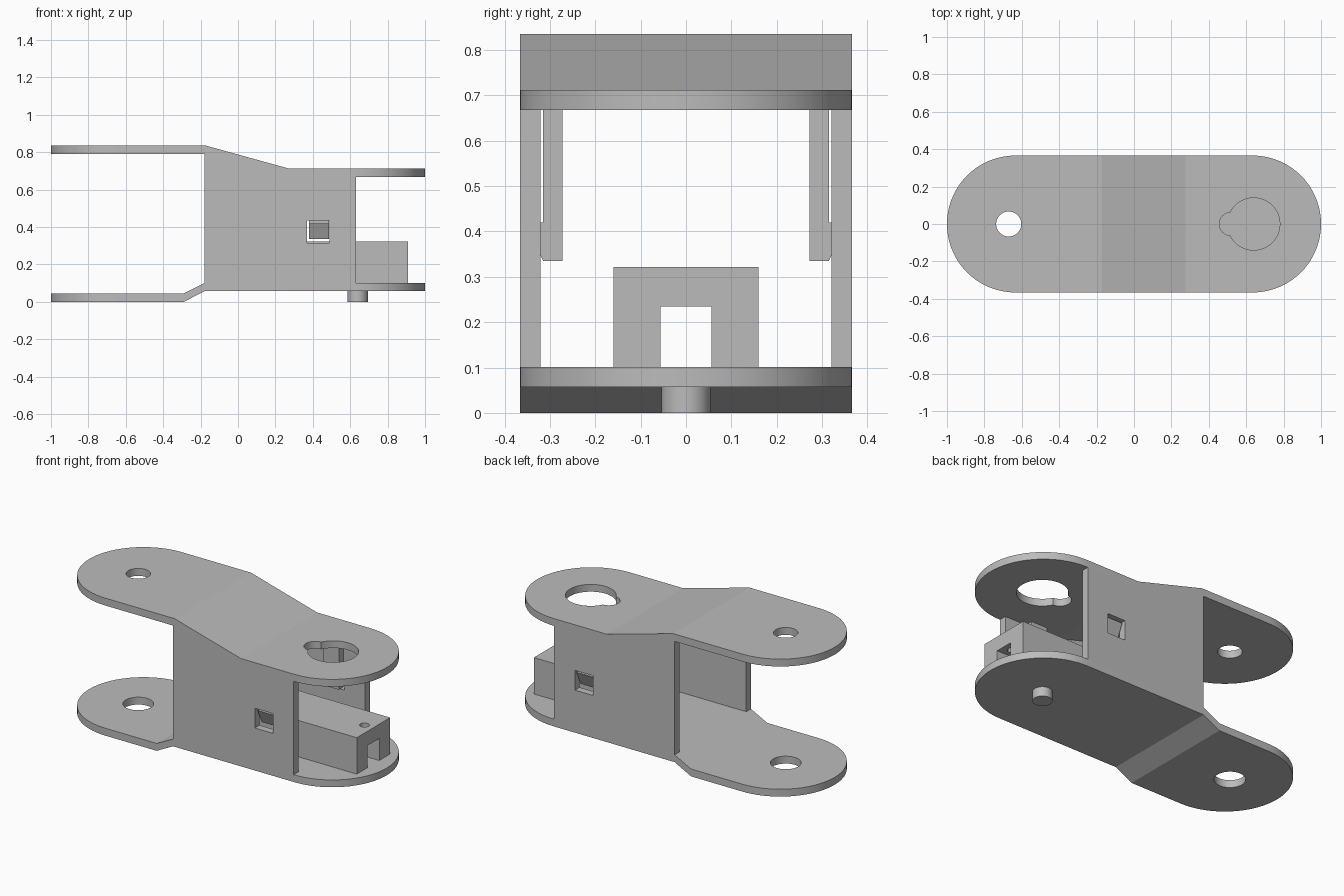
import bpy, bmesh, math
from mathutils import Vector

cube = bpy.data.objects.get("Cube")
if cube:
    bpy.data.objects.remove(cube, do_unlink=True)

grey = bpy.data.materials.new("light_grey_plastic")
grey.use_nodes = True
colour = (0.5, 0.5, 0.5, 1)
grey.diffuse_color = colour
grey.node_tree.nodes["Principled BSDF"].inputs["Base Color"].default_value = colour

R = 0.366       # half width and end radius
C = 1 - R       # centre of the rounded ends
T = 0.045       # wall thickness


def prism(name, outline, offset, depth):
    """Extrude a closed 3D outline along a vector, starting at an offset."""
    bm = bmesh.new()
    face = bm.faces.new([bm.verts.new(Vector(p) + Vector(offset)) for p in outline])
    ext = bmesh.ops.extrude_face_region(bm, geom=[face])
    moved = [g for g in ext["geom"] if isinstance(g, bmesh.types.BMVert)]
    bmesh.ops.translate(bm, verts=moved, vec=depth)
    bmesh.ops.recalc_face_normals(bm, faces=bm.faces)
    mesh = bpy.data.meshes.new(name)
    bm.to_mesh(mesh)
    bm.free()
    mesh.materials.append(grey)
    ob = bpy.data.objects.new(name, mesh)
    bpy.context.collection.objects.link(ob)
    return ob


def side_prism(name, points, y0, y1):
    return prism(name, [(x, 0, z) for x, z in points], (0, y0, 0), (0, y1 - y0, 0))


def box(name, x0, x1, y0, y1, z0, z1):
    return side_prism(name, [(x0, z0), (x1, z0), (x1, z1), (x0, z1)], y0, y1)


def arc(cx, r, a0, a1, n):
    angles = [math.radians(a0 + (a1 - a0) * i / n) for i in range(n + 1)]
    return [(cx + r * math.cos(a), r * math.sin(a), 0) for a in angles]


def cylinder(name, cx, r, z0, z1):
    return prism(name, arc(cx, r, 0, 360, 48)[:-1], (0, 0, z0), (0, 0, z1 - z0))


def boolean(ob, cutter, operation="DIFFERENCE"):
    """Bake a boolean into the object and drop the cutter."""
    cutter.hide_render = True
    mod = ob.modifiers.new("cut", "BOOLEAN")
    mod.operation, mod.solver, mod.object = operation, "EXACT", cutter
    deps = bpy.context.evaluated_depsgraph_get()
    mesh = bpy.data.meshes.new_from_object(ob.evaluated_get(deps))
    ob.modifiers.clear()
    ob.data = mesh
    bpy.data.objects.remove(cutter, do_unlink=True)


def stadium():
    outline = arc(C, R, -90, 90, 36) + arc(-C, R, 90, 270, 36)
    return prism("stadium_cutter", outline, (0, 0, -1), (0, 0, 3))


def plate(name, profile):
    ob = side_prism(name, profile, -0.5, 0.5)
    boolean(ob, stadium(), "INTERSECT")
    return ob


# Upper plate: steps down to the right, with a pivot hole and a keyhole
top = plate("upper_plate", [(-1.1, 0.79), (-0.18, 0.79), (0.265, 0.668), (1.1, 0.668),
                            (1.1, 0.712), (0.275, 0.712), (-0.17, 0.835), (-1.1, 0.835)])
boolean(top, cylinder("hole_cutter", -0.67, 0.067, 0.5, 1))
boolean(top, cylinder("key_cutter", 0.64, 0.14, 0.5, 1))
boolean(top, cylinder("notch_cutter", 0.518, 0.062, 0.5, 1))

# Lower plate: short step up, larger pivot hole
bottom = plate("lower_plate", [(-1.1, 0), (-0.29, 0), (-0.18, 0.057), (1.1, 0.057),
                               (1.1, 0.101), (-0.18, 0.101), (-0.29, T), (-1.1, T)])
boolean(bottom, cylinder("hole_cutter", -0.67, 0.085, -1, 0.5))

# Pivot peg beneath the lower plate
peg = cylinder("pivot_peg", 0.64, 0.054, 0, 0.058)

# Side walls with windows, and the snap clips that reach into them
parts = [top, bottom, peg]
for label, s in (("right", -1), ("left", 1)):
    wall = side_prism(label + "_wall", [(-0.18, 0.101), (0.63, 0.101), (0.63, 0.668),
                                        (0.265, 0.668), (-0.18, 0.79)], s * (R - T), s * R)
    boolean(wall, box("window_cutter", 0.37, 0.49, s * 0.25, s * 0.45, 0.315, 0.435))
    clip_outline = [(0, s * y, z) for y, z in ((0.272, 0.335), (0.315, 0.335), (0.355, 0.42),
                                              (0.315, 0.42), (0.315, 0.67), (0.272, 0.67))]
    clip = prism(label + "_clip", clip_outline, (0.38, 0, 0), (0.107, 0, 0))
    parts += [wall, clip]

# Hollow block on the lower plate, with a screw hole near its end
block = box("slotted_block", 0.18, 0.91, -0.16, 0.16, 0.1, 0.322)
boolean(block, box("slot_cutter", 0, 1.1, -0.056, 0.056, 0, 0.235))
boolean(block, cylinder("screw_cutter", 0.85, 0.027, 0.2, 0.5))
parts.append(block)

# Smooth the round edges, keep corners and bends sharp
bpy.ops.object.select_all(action="DESELECT")
for ob in parts:
    ob.select_set(True)
bpy.context.view_layer.objects.active = top
bpy.ops.object.shade_smooth_by_angle(angle=math.radians(10))
